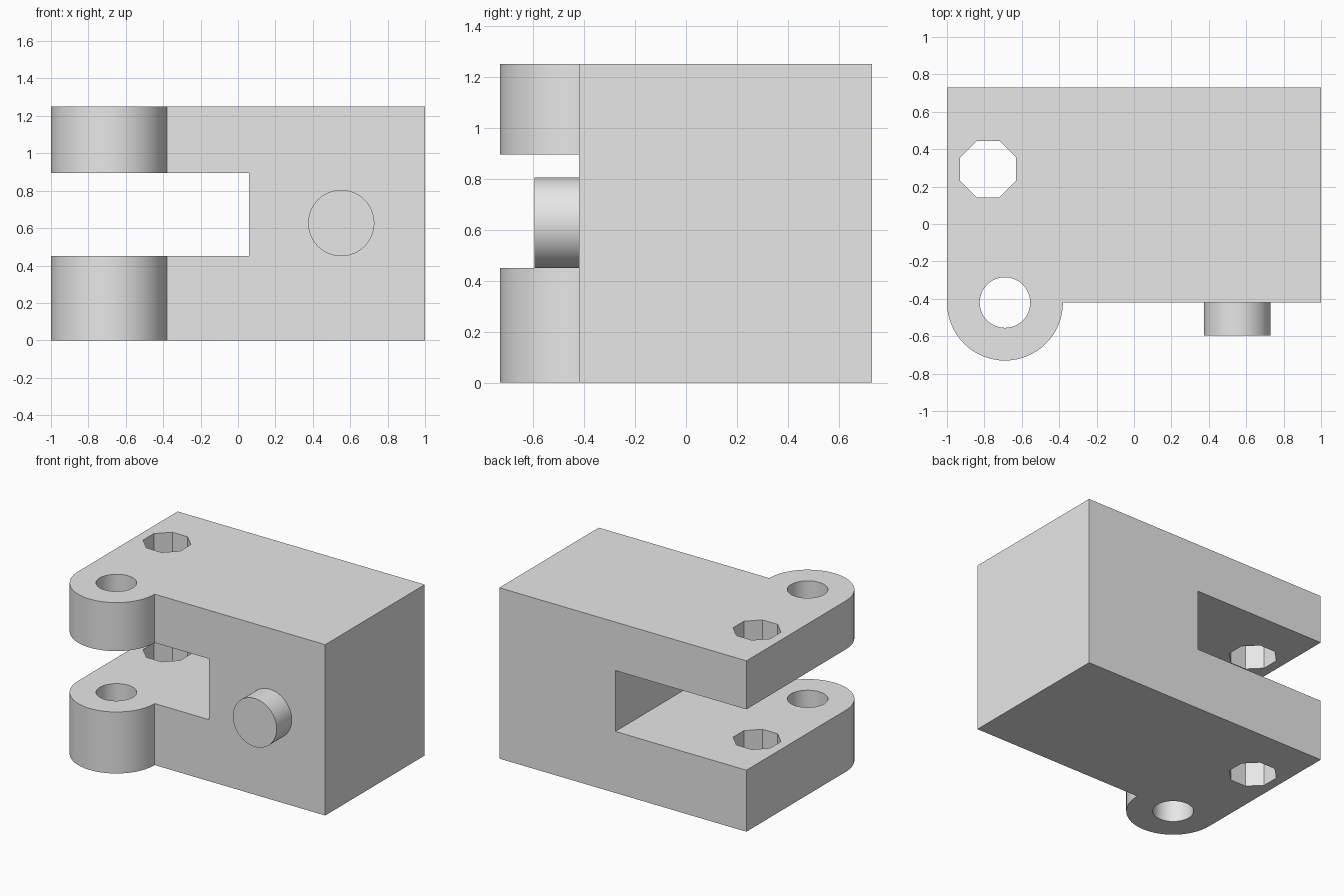
import bpy
import bmesh
from math import pi, cos, sin, radians
from mathutils import Matrix

default = bpy.data.objects.get("Cube")
if default:
    bpy.data.objects.remove(default, do_unlink=True)

HEIGHT = 1.25
BACK, FRONT = 0.73, -0.42
LUG_X, LUG_R = -0.69, 0.31

grey = bpy.data.materials.new("plain_grey")
grey.use_nodes = True
grey.diffuse_color = (0.8, 0.8, 0.8, 1)
grey.node_tree.nodes["Principled BSDF"].inputs["Base Color"].default_value = (0.8, 0.8, 0.8, 1)


def add_object(name, bm):
    bmesh.ops.recalc_face_normals(bm, faces=bm.faces)
    mesh = bpy.data.meshes.new(name)
    bm.to_mesh(mesh)
    bm.free()
    mesh.materials.append(grey)
    obj = bpy.data.objects.new(name, mesh)
    bpy.context.collection.objects.link(obj)
    return obj


def prism(name, outline, z0, z1):
    """Extrude a flat outline from z0 up to z1."""
    bm = bmesh.new()
    face = bm.faces.new([bm.verts.new((x, y, z0)) for x, y in outline])
    top = bmesh.ops.extrude_face_region(bm, geom=[face])["geom"]
    verts = [v for v in top if isinstance(v, bmesh.types.BMVert)]
    bmesh.ops.translate(bm, verts=verts, vec=(0, 0, z1 - z0))
    return add_object(name, bm)


def arc(cx, cy, r, start, end, count):
    step = (end - start) / count
    return [(cx + r * cos(start + i * step), cy + r * sin(start + i * step))
            for i in range(count)]


def smooth(obj):
    bpy.ops.object.select_all(action="DESELECT")
    obj.select_set(True)
    bpy.context.view_layer.objects.active = obj
    bpy.ops.object.shade_smooth_by_angle(angle=radians(30))


# Block with a rounded hinge lug at its front right corner
outline = [(1, FRONT), (1, BACK), (-1, BACK)]
outline += arc(LUG_X, FRONT, LUG_R, pi, 2 * pi, 32) + [(LUG_X + LUG_R, FRONT)]
body = prism("hinge_block", outline, 0, HEIGHT)

# Cutters: slot between the jaws, round hinge hole, octagonal hole
slot = prism("slot_cutter", [(-2, -1), (0.06, -1), (0.06, 1), (-2, 1)], 0.45, 0.895)
round_hole = prism("hinge_hole_cutter",
                   arc(LUG_X, FRONT, 0.135, 0, 2 * pi, 48), -1, 2)
octagon = prism("octagon_hole_cutter",
                arc(-0.78, 0.293, 0.15 / cos(pi / 8), pi / 8, pi / 8 + 2 * pi, 8), -1, 2)
cutters = [slot, round_hole, octagon]
for cutter in cutters:
    cutter.hide_render = True
    mod = body.modifiers.new(cutter.name, "BOOLEAN")
    mod.operation = "DIFFERENCE"
    mod.solver = "EXACT"
    mod.object = cutter

# Bake the cuts and drop the cutters
bpy.context.view_layer.update()
evaluated = body.evaluated_get(bpy.context.evaluated_depsgraph_get())
cut_mesh = bpy.data.meshes.new_from_object(evaluated)
body.modifiers.clear()
body.data = cut_mesh
for cutter in cutters:
    bpy.data.objects.remove(cutter, do_unlink=True)
smooth(body)

# Round pin standing out of the front face
bm = bmesh.new()
bmesh.ops.create_cone(bm, cap_ends=True, segments=64, radius1=0.177, radius2=0.177,
                      depth=0.185,
                      matrix=Matrix.Translation((0.552, -0.5025, 0.627))
                      @ Matrix.Rotation(pi / 2, 4, "X"))
smooth(add_object("front_pin", bm))
